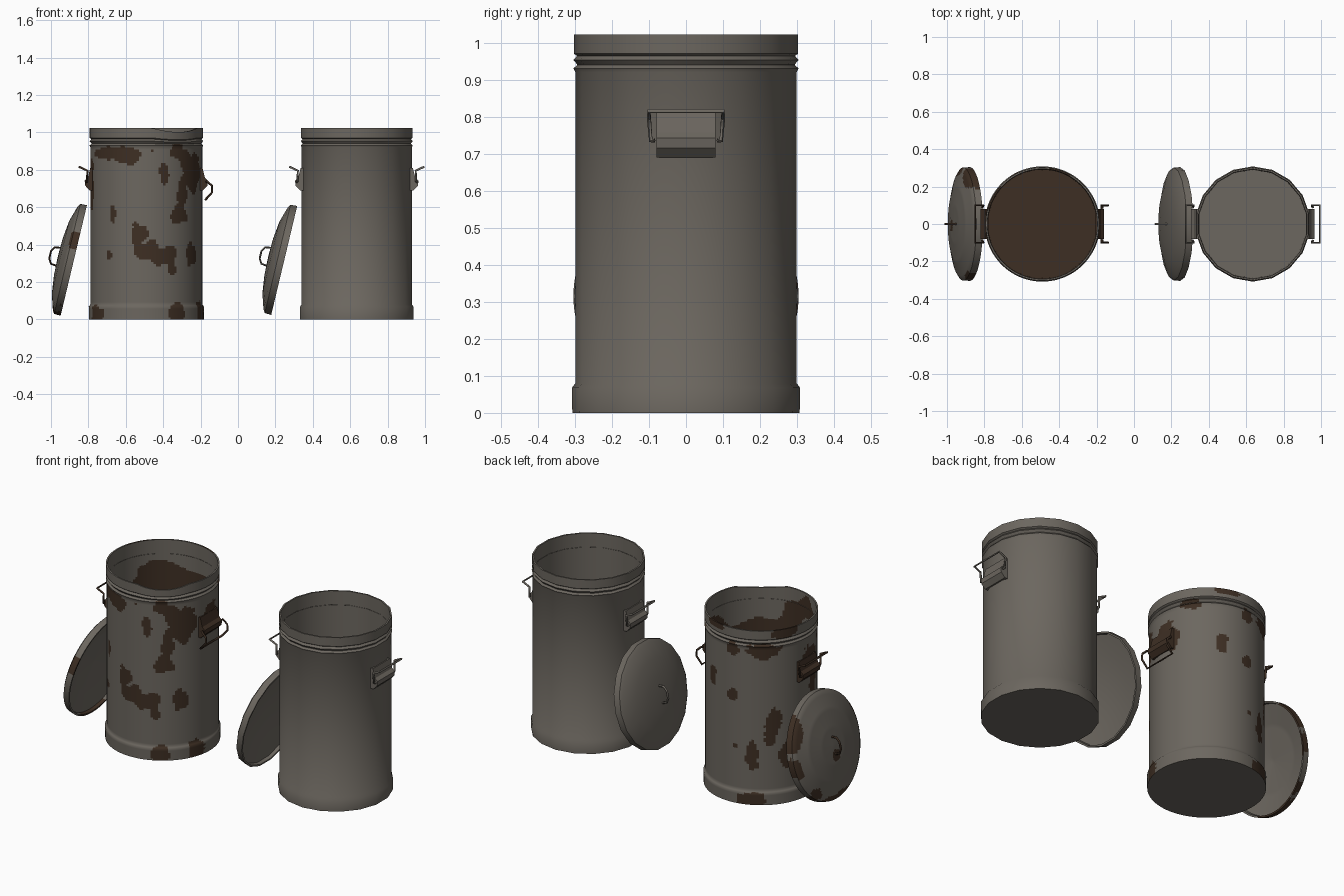
import bpy, bmesh
from math import sin, cos, pi, atan2, degrees, radians, hypot, ceil
from mathutils import Vector, noise

cube = bpy.data.objects.get("Cube")
if cube:
    bpy.data.objects.remove(cube, do_unlink=True)


def material(name, rgb):
    m = bpy.data.materials.new(name)
    m.use_nodes = True
    m.diffuse_color = (*rgb, 1)
    bsdf = m.node_tree.nodes["Principled BSDF"]
    bsdf.inputs["Base Color"].default_value = (*rgb, 1)
    bsdf.inputs["Roughness"].default_value = 0.8
    return m


STEEL = material("weathered_steel", (0.15, 0.135, 0.115))
RUST = material("rust", (0.048, 0.028, 0.017))


def add_object(name, bm, mats):
    bmesh.ops.recalc_face_normals(bm, faces=bm.faces)
    me = bpy.data.meshes.new(name)
    bm.to_mesh(me)
    bm.free()
    for m in mats:
        me.materials.append(m)
    ob = bpy.data.objects.new(name, me)
    bpy.context.collection.objects.link(ob)
    return ob


def smooth(ob, angle=38):
    bpy.ops.object.select_all(action='DESELECT')
    ob.select_set(True)
    bpy.context.view_layer.objects.active = ob
    bpy.ops.object.shade_smooth_by_angle(angle=radians(angle))


def refine(profile, step):
    """Split long profile segments so that patches get clean edges."""
    out = [profile[0]]
    for (r0, z0), (r1, z1) in zip(profile, profile[1:]):
        n = max(1, ceil(hypot(r1 - r0, z1 - z0) / step))
        out += [(r0 + (r1 - r0) * i / n, z0 + (z1 - z0) * i / n) for i in range(1, n + 1)]
    return out


def lathe(profile, sides):
    """Revolve a closed profile that starts and ends on the axis."""
    bm = bmesh.new()
    rings = []
    for r, z in profile:
        if r < 1e-5:
            rings.append([bm.verts.new((0, 0, z))] * sides)
        else:
            rings.append([bm.verts.new((r * sin(2 * pi * i / sides),
                                        -r * cos(2 * pi * i / sides), z)) for i in range(sides)])
    for a, b in zip(rings, rings[1:]):
        for i in range(sides):
            j = (i + 1) % sides
            bm.faces.new(list(dict.fromkeys((a[i], a[j], b[j], b[i]))))
    return bm


def in_patch(blobs, angle, h, p):
    """True inside any ragged ellipse given as angle, height and radii."""
    wobble = 1 + 0.55 * noise.noise(p * 14) + 0.2 * noise.noise(p * 40)
    for a, z, ra, rz in blobs:
        da = (angle - a + 180) % 360 - 180
        if hypot(da / ra, (h - z) / rz) < wobble:
            return True
    return False


CAN = [(0, 0), (.307, 0), (.308, .068), (.299, .08), (.299, .92), (.304, .93),
       (.293, .94), (.304, .953), (.294, .964), (.303, .97), (.303, 1.022),
       (.294, 1.022), (.29, .03), (0, .03)]
LID = [(0, .088), (.1, .085), (.2, .073), (.285, .047), (.302, .036), (.304, 0),
       (.294, 0), (.292, .02), (.18, .045), (0, .06)]

# Rust patches on the wall: front, right side, then back and left side
CAN_RUST = [
    (-34, .89, 36, .035), (-20, .86, 15, .03), (19, .78, 5, .06), (33, .9, 8, .04),
    (45, .86, 10, .05), (56, .78, 14, .09), (40, .67, 7, .1), (37, .57, 9, .06),
    (-37, .57, 4, .05), (-9, .45, 9, .06), (2, .37, 14, .05), (18, .34, 13, .05),
    (27, .27, 6, .04), (53, .35, 9, .06), (-42, .34, 4, .025), (-78, .7, 8, .12),
    (-62, .03, 12, .06), (32, .03, 9, .06), (72, .03, 10, .06),
    (95, .77, 16, .1), (125, .93, 10, .03), (156, .7, 6, .06),
    (-175, .9, 7, .04), (-141, .9, 20, .04), (-176, .63, 5, .04), (-132, .44, 9, .11),
    (-154, .29, 8, .08), (-173, .33, 4, .02), (-118, .28, 8, .08), (-84, .77, 14, .1),
    (-154, .03, 18, .05), (-120, 1, 15, .03), (160, 1.01, 14, .02)]
# Rust patches on the lid, with the radius in place of the height
LID_RUST = [(150, .29, 20, .04), (185, .29, 14, .03), (-90, .3, 28, .03),
            (-130, .28, 10, .03), (20, .3, 9, .02), (-90, .06, 40, .03)]


def build_can(prefix, cx, rusty):
    sides = 144 if rusty else 18
    bm = lathe(refine(CAN, .012) if rusty else CAN, sides)
    if rusty:
        bm.normal_update()
        bmesh.ops.recalc_face_normals(bm, faces=bm.faces)
        for f in bm.faces:
            c = f.calc_center_median()
            a = degrees(atan2(c.x, -c.y))
            r = hypot(c.x, c.y)
            inside = c.z > .02 and (f.normal.x * c.x + f.normal.y * c.y < 0 or r < .289)
            if inside and r < .2945:
                f.material_index = int(c.z < .86 + .25 * noise.noise(c * 6))
            elif c.z > .005:
                f.material_index = int(in_patch(CAN_RUST, a, c.z, c))
        # Dented rim
        for v in bm.verts:
            if v.co.z > .93:
                da = (degrees(atan2(v.co.x, -v.co.y)) - 35) / 28
                v.co.z -= .02 * max(0, 1 - da * da) * (v.co.z - .93) / .09
    can = add_object(prefix + "_can", bm, [STEEL, RUST])
    can.location.x = cx
    smooth(can)


def build_lid(prefix, cx, rusty):
    bm = lathe(refine(LID, .012) if rusty else LID, 96 if rusty else 18)
    if rusty:
        bmesh.ops.recalc_face_normals(bm, faces=bm.faces)
        for f in bm.faces:
            c = f.calc_center_median()
            r = hypot(c.x, c.y)
            if f.normal.z > -.1 or r > .293:
                f.material_index = int(in_patch(LID_RUST, degrees(atan2(c.x, -c.y)), r, c))
    lid = add_object(prefix + "_lid", bm, [STEEL, RUST])
    smooth(lid)
    grip = rod(prefix + "_lid_handle",
               [(-.05, 0, .08), (-.045, 0, .115), (-.02, 0, .13),
                (.02, 0, .13), (.045, 0, .115), (.05, 0, .08)], .006,
               RUST if rusty else STEEL)
    for ob in (lid, grip):
        ob.location = (cx - .388, 0, .315)
        ob.rotation_euler.y = radians(-76.6)


def rod(name, points, radius, mat):
    """Round bar along a path, turned into a mesh."""
    cu = bpy.data.curves.new(name, 'CURVE')
    cu.dimensions = '3D'
    cu.bevel_depth = radius
    cu.bevel_resolution = 1
    cu.use_fill_caps = True
    sp = cu.splines.new('POLY')
    sp.points.add(len(points) - 1)
    for p, co in zip(sp.points, points):
        p.co = (*co, 1)
    tmp = bpy.data.objects.new(name + "_path", cu)
    me = bpy.data.meshes.new_from_object(tmp)
    bpy.data.objects.remove(tmp)
    me.name = name
    me.materials.clear()
    me.materials.append(mat)
    ob = bpy.data.objects.new(name, me)
    bpy.context.collection.objects.link(ob)
    smooth(ob, 60)
    return ob


def build_handle(prefix, cx, side, mat, hanging):
    # Folded bracket riveted to the wall
    section = [(.285, .81), (.3, .81), (.313, .757), (.33, .742), (.327, .715),
               (.303, .69), (.285, .69)]
    bm = bmesh.new()
    ends = [[bm.verts.new((cx + side * d, y, z)) for d, z in section] for y in (-.08, .08)]
    for e in ends:
        bm.faces.new(e)
    for i in range(len(section)):
        j = (i + 1) % len(section)
        bm.faces.new((ends[0][i], ends[0][j], ends[1][j], ends[1][i]))
    add_object(prefix + "_bracket", bm, [mat])
    # Swinging bail, raised or hanging down
    if hanging:
        arm = [(.322, .085, .735), (.322, .098, .74), (.35, .1, .715), (.352, .1, .68), (.316, .1, .64)]
    else:
        arm = [(.322, .085, .735), (.318, .095, .735), (.315, .1, .795), (.358, .1, .815)]
    path = [(cx + side * d, -y, z) for d, y, z in arm]
    path += [(x, -y, z) for x, y, z in reversed(path)]
    rod(prefix + "_bail", path, .006, mat)


# Rusty bin on the right side, clean bin on the left side
for prefix, cx, rusty in (("rusty", -.49, True), ("clean", .635, False)):
    build_can(prefix, cx, rusty)
    build_lid(prefix, cx, rusty)
    for label, side in (("left", 1), ("right", -1)):
        build_handle(prefix + "_" + label, cx, side, RUST if rusty else STEEL,
                     rusty and side > 0)
